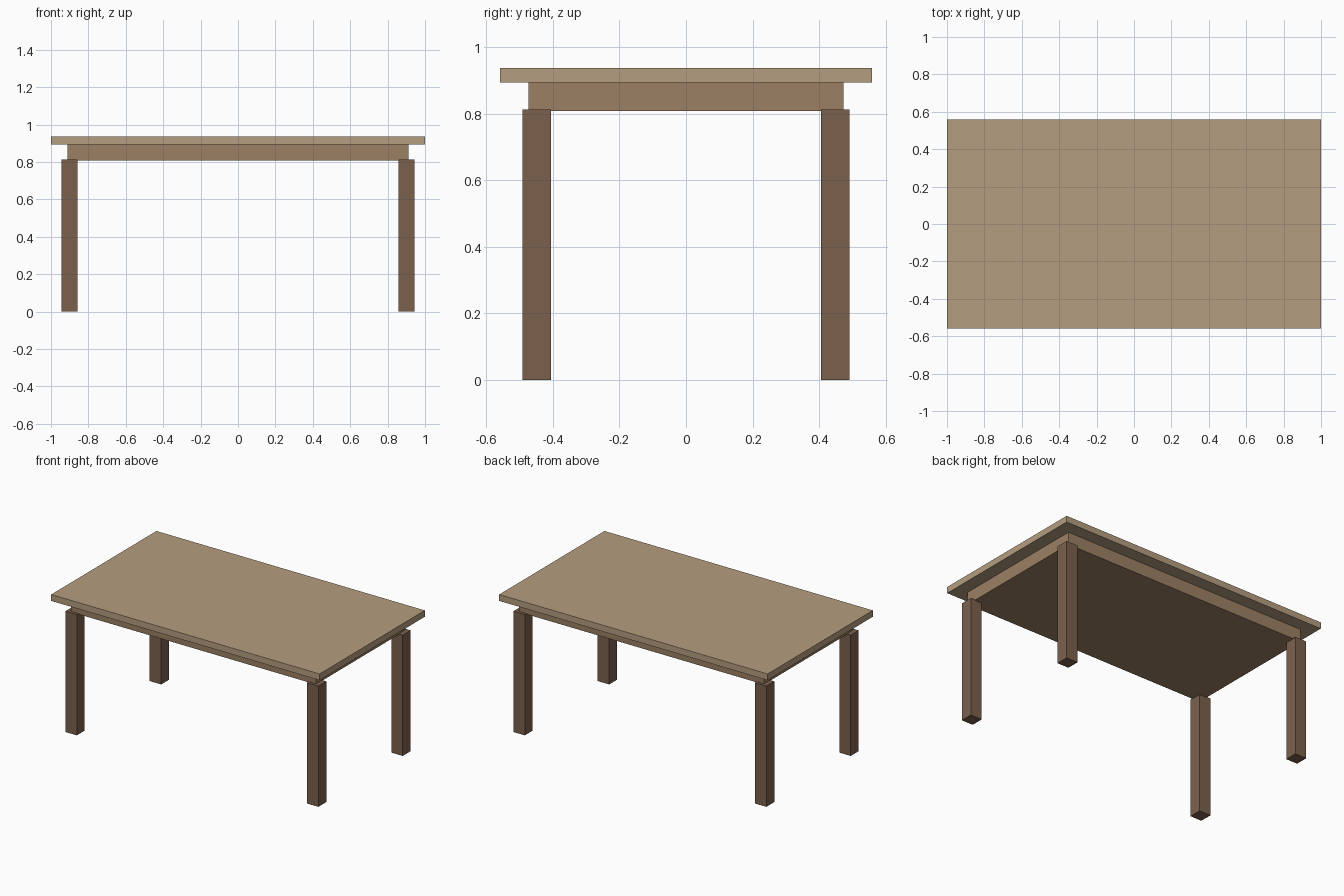
import bpy

if "Cube" in bpy.data.objects:
    bpy.data.objects.remove(bpy.data.objects["Cube"])


def material(name, color):
    mat = bpy.data.materials.new(name)
    mat.diffuse_color = (*color, 1.0)
    mat.use_nodes = True
    mat.node_tree.nodes["Principled BSDF"].inputs["Base Color"].default_value = mat.diffuse_color
    return mat


def box(name, half_x, half_y, z0, z1, mat, cx=0.0, cy=0.0):
    """Axis-aligned box between heights z0 and z1."""
    bpy.ops.mesh.primitive_cube_add(size=2, location=(cx, cy, (z0 + z1) / 2))
    obj = bpy.context.object
    obj.name = name
    obj.scale = (half_x, half_y, (z1 - z0) / 2)
    bpy.ops.object.transform_apply(location=False, rotation=False, scale=True)
    obj.data.materials.append(mat)
    return obj


light_wood = material("light_wood", (0.46, 0.34, 0.215))
mid_wood = material("mid_wood", (0.33, 0.216, 0.127))
dark_wood = material("dark_wood", (0.198, 0.119, 0.076))

# Table top
box("table_top", 1.0, 0.56, 0.894, 0.937, light_wood)

# Solid apron block under the top
box("apron", 0.912, 0.473, 0.809, 0.894, mid_wood)

# Four square legs, standing slightly proud of the apron
for side, sx in (("left", -1), ("right", 1)):
    for end, sy in (("front", -1), ("back", 1)):
        box(f"{end}_{side}_leg", 0.0425, 0.0425, 0.0, 0.8135, dark_wood,
            sx * 0.90, sy * 0.449)
